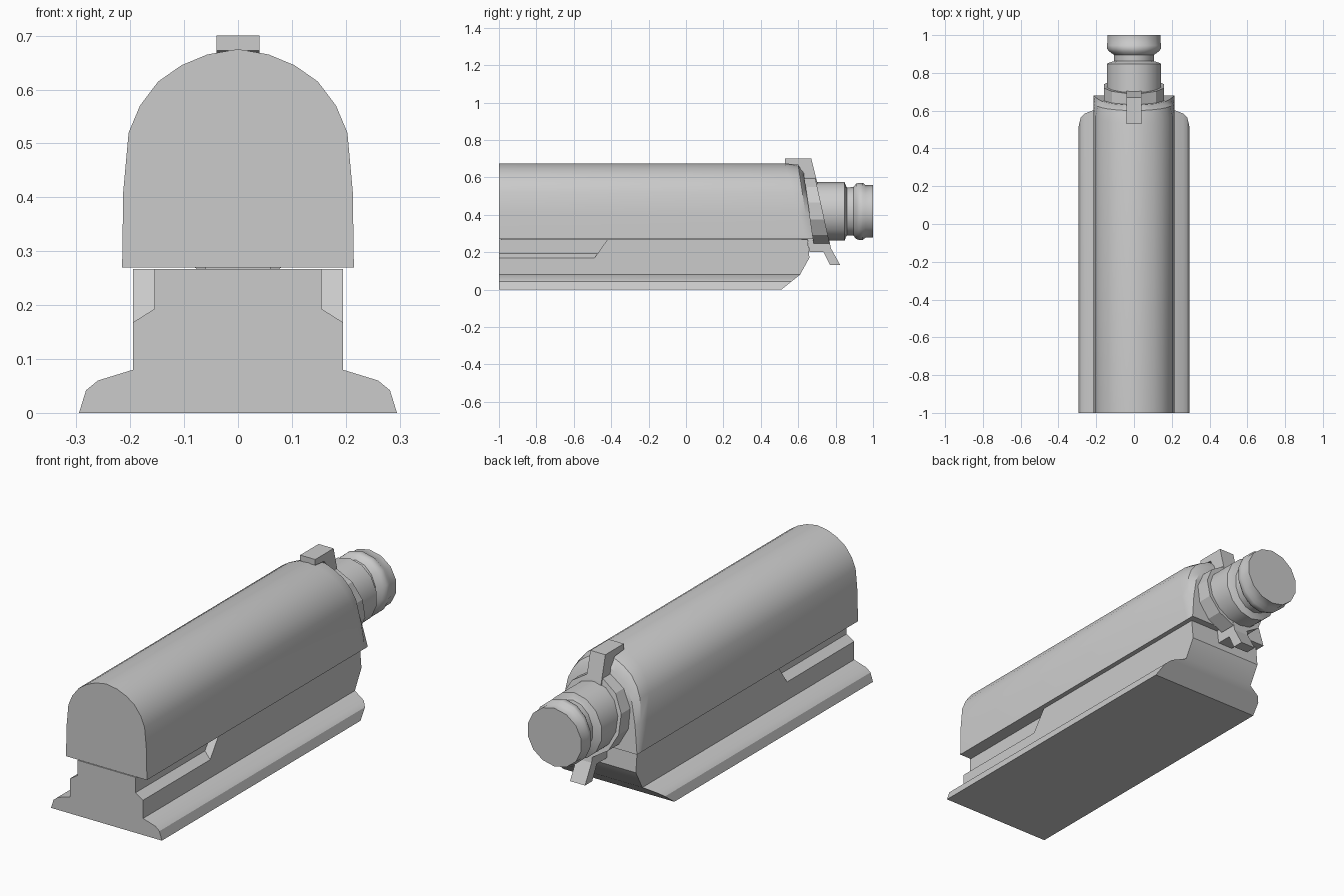
import bpy, bmesh, math

if "Cube" in bpy.data.objects:
    bpy.data.objects.remove(bpy.data.objects["Cube"])


def finish(name, bm, smooth=None):
    bmesh.ops.remove_doubles(bm, verts=bm.verts, dist=1e-4)
    bmesh.ops.recalc_face_normals(bm, faces=bm.faces)
    me = bpy.data.meshes.new(name)
    bm.to_mesh(me)
    bm.free()
    ob = bpy.data.objects.new(name, me)
    bpy.context.collection.objects.link(ob)
    if smooth:
        bpy.ops.object.select_all(action='DESELECT')
        ob.select_set(True)
        bpy.context.view_layer.objects.active = ob
        bpy.ops.object.shade_smooth_by_angle(angle=math.radians(smooth))
    return ob


def loft(bm, rings, cap_rows=False):
    """Bridge closed rings of points; caps are n-gons or left/right row quads."""
    vs = [[bm.verts.new(p) for p in r] for r in rings]
    n = len(vs[0])
    for a, b in zip(vs, vs[1:]):
        for i in range(n):
            j = (i + 1) % n
            bm.faces.new((a[i], a[j], b[j], b[i]))
    for r in (vs[0], vs[-1]):
        if cap_rows:
            for i in range(n // 2 - 1):
                bm.faces.new((r[i], r[i + 1], r[n - 2 - i], r[n - 1 - i]))
        else:
            bm.faces.new(r)


def mirrored(rows, place):
    """Right side upward then left side downward; place(w, z) -> (w, y, z)."""
    right = [place(w, z) for w, z in rows]
    return right + [(-x, y, z) for x, y, z in reversed(right)]


def interp(table, z):
    for (z0, y0), (z1, y1) in zip(table, table[1:]):
        if z <= z1:
            return y0 + (y1 - y0) * (z - z0) / (z1 - z0)
    return table[-1][1]


# Arched upper housing with rounded rear shoulder
arch = [(.215, .27), (.213, .41), (.203, .52), (.182, .57), (.148, .615),
        (.105, .645), (.057, .665), (0, .675)]


def shoulder(y_top, y_low, inset):
    def place(w, z):
        t = (z - .27) / .405
        return (max(0, w - inset * min(1, 1.5 * t) * min(1, w / .1)),
                y_top + (y_low - y_top) * (1 - t), z - inset * t)
    return place


bm = bmesh.new()
loft(bm, [mirrored(arch, p) for p in (
    lambda w, z: (w, -1, z), shoulder(.53, .64, 0),
    shoulder(.6, .66, .012), shoulder(.628, .68, .04))], True)
finish("upper_housing", bm, 32)

# Flanged lower base with sloped rear end
base_rows = [(.295, 0), (.282, .042), (.26, .06), (.195, .08), (.195, .17), (.195, .267)]
rear = [(0, .51), (.08, .61), (.17, .66), (.267, .65)]
bm = bmesh.new()
loft(bm, [mirrored(base_rows, lambda w, z: (w, -1, z)),
          mirrored(base_rows, lambda w, z: (w, interp(rear, z), z))], True)
base = finish("lower_base", bm, 32)

# Side recesses at the front of the base
bm = bmesh.new()
recess = [(.155, .193), (.155, .3), (.22, .3), (.22, .152)]
for s in (-1, 1):
    loft(bm, [[(s * x, -1.1, z) for x, z in recess],
              [(s * x, -.49 + .7 * (z - .168), z) for x, z in recess]])
cutter = finish("recess_cutter", bm)
cutter.hide_render = True
cutter.hide_viewport = True
mod = base.modifiers.new("recesses", 'BOOLEAN')
mod.operation = 'DIFFERENCE'
mod.solver = 'EXACT'
mod.object = cutter

# Thin spine joining base and housing
bm = bmesh.new()
loft(bm, [[(x, y, z) for x, z in ((-.06, .26), (.06, .26), (.06, .275), (-.06, .275))]
          for y in (-.99, .62)])
finish("joining_spine", bm)

# Nozzle with neck groove and rounded lip: (y, x radius, z radius)
nozzle = [(.6, .147, .155), (.848, .147, .157), (.856, .13, .135), (.862, .108, .128),
          (.895, .108, .13), (.91, .13, .148), (.925, .145, .153), (.945, .147, .153),
          (.96, .145, .14), (1, .145, .14)]
bm = bmesh.new()
loft(bm, [[(rx * math.cos(a), y, .418 + rz * math.sin(a))
           for a in (math.tau * (i + .5) / 14 for i in range(14))]
          for y, rx, rz in nozzle])
finish("nozzle", bm, 40)

# Slanted collar round the nozzle
bm = bmesh.new()
rings = []
for y in (.645, .73):
    ring = []
    for i in range(12):
        a = math.tau * (i + .5) / 12
        z = .18 * math.sin(a)
        ring.append((.165 * math.cos(a), y - .22 * z, .42 + z))
    rings.append(ring)
loft(bm, rings)
finish("collar", bm)

# Clip strap with top tab and bent tail
clip = [(.53, .70), (.67, .70), (.70, .58), (.775, .22), (.825, .13), (.77, .13),
        (.735, .2), (.66, .2), (.65, .27), (.615, .64), (.6, .665), (.53, .672)]
bm = bmesh.new()
loft(bm, [[(x, y, z) for y, z in clip] for x in (-.04, .04)])
finish("clip", bm)
